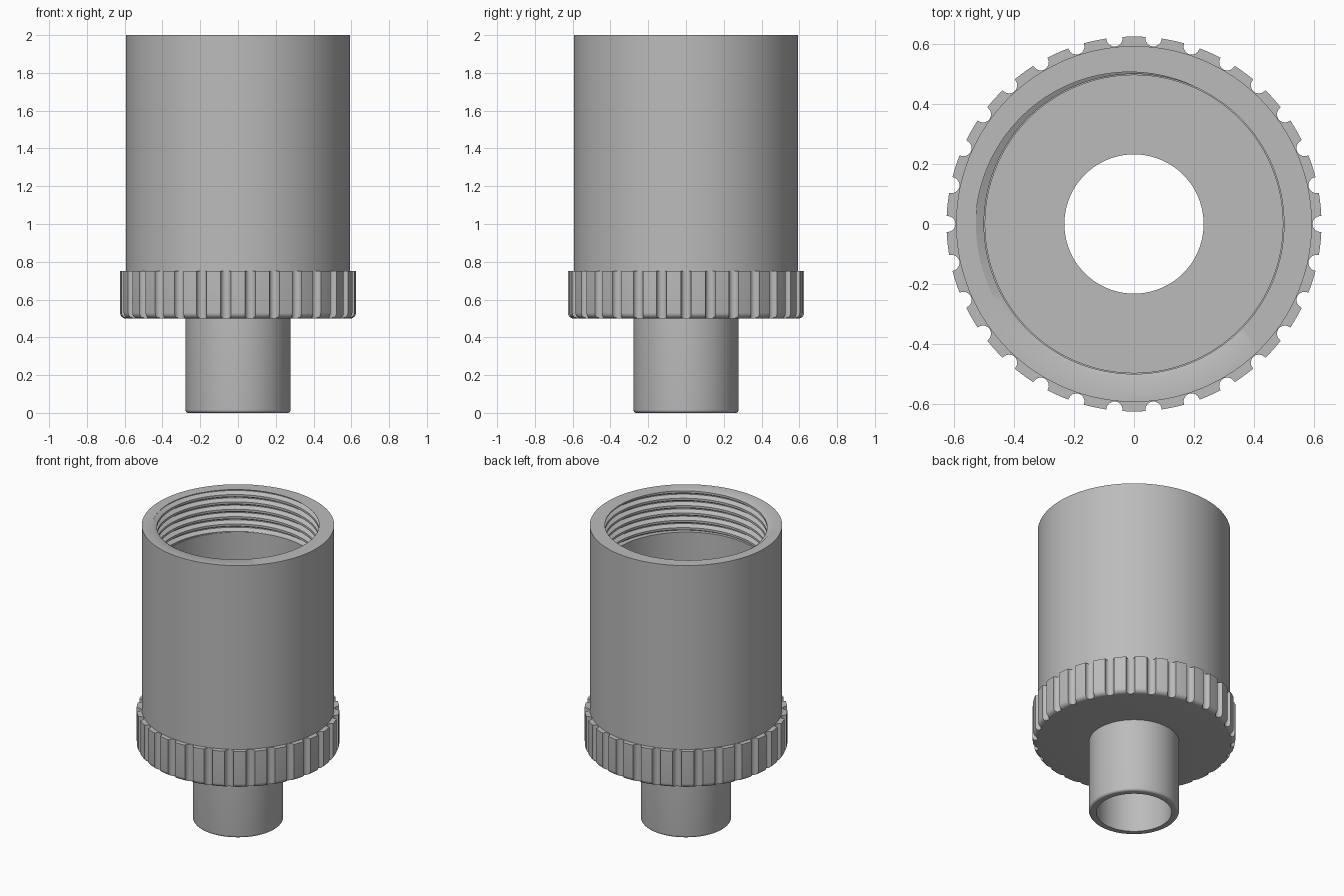
import bpy, bmesh
from math import sin, cos, asin, sqrt, pi, tau

if "Cube" in bpy.data.objects:
    bpy.data.objects.remove(bpy.data.objects["Cube"], do_unlink=True)

# Main dimensions
TOP, RING_TOP, RING_BASE, FLOOR = 2.0, 0.75, 0.5, 0.6
SLEEVE_R, INNER_R, CREST_R = 0.593, 0.496, 0.5
RING_R, STEM_R, BORE_R = 0.625, 0.278, 0.232
PITCH, DEPTH, THREAD_BASE, PHASE = 0.05, 0.027, 1.72, 1.03
FLUTES, FLUTE_R, FLUTE_C = 30, 0.027, 0.622

grey = bpy.data.materials.new("plastic_grey")
grey.use_nodes = True
COLOUR = (0.5, 0.5, 0.5, 1)
grey.diffuse_color = COLOUR
grey.node_tree.nodes["Principled BSDF"].inputs["Base Color"].default_value = COLOUR

# Columns follow the flutes of the grip ring
STEP = tau / FLUTES
HALF = asin(FLUTE_R / FLUTE_C)
offsets = [-HALF * cos(pi * k / 8) for k in range(9)]
land = [HALF + 0.0005 + (STEP - 2 * HALF - 0.001) * k / 3 for k in range(4)]
ANGLES = [n * STEP + a for n in range(FLUTES) for a in offsets + land]
ANGLES = sorted(a % tau for a in ANGLES)
ANGLES.append(ANGLES[0] + tau)


def lathe(name, profile):
    """Sweep profile(angle) -> [(radius, z)] around the z axis."""
    bm = bmesh.new()
    columns = [[bm.verts.new((r * cos(a), r * sin(a), z)) for r, z in profile(a)]
               for a in ANGLES]
    for left, right in zip(columns, columns[1:]):
        for j in range(len(left) - 1):
            bm.faces.new((left[j], right[j], right[j + 1], left[j + 1]))
    bmesh.ops.remove_doubles(bm, verts=bm.verts, dist=0.00001)
    mesh = bpy.data.meshes.new(name)
    bm.to_mesh(mesh)
    bm.free()
    mesh.materials.append(grey)
    obj = bpy.data.objects.new(name, mesh)
    bpy.context.collection.objects.link(obj)
    bpy.ops.object.select_all(action="DESELECT")
    obj.select_set(True)
    bpy.context.view_layer.objects.active = obj
    bpy.ops.object.shade_smooth_by_angle()


def fillet(radius, base, size, steps=6):
    """Rounded lower corner, from the underside up to the wall."""
    return [(radius - size + size * sin(t), base + size - size * cos(t))
            for t in (pi / 2 * k / steps for k in range(steps + 1))]


def thread_radius(a, z):
    p = ((z - TOP) / PITCH - a / tau + PHASE) % 1
    return CREST_R + DEPTH * max(0, min(1, (0.35 - abs(p - 0.5)) / 0.3))


def thread(a):
    """Helical groove rows, from the rim downward."""
    rows = []
    for n in range(1, -8, -1):
        for p in (0.85, 0.55, 0.45, 0.15):
            z = TOP + PITCH * (n + p + a / tau - PHASE)
            z = max(THREAD_BASE, min(TOP, z))
            rows.append((thread_radius(a, z), z))
    return rows


def sleeve(a):
    return ([(SLEEVE_R, RING_TOP), (SLEEVE_R, TOP)] + thread(a)
            + [(INNER_R, THREAD_BASE), (INNER_R, FLOOR), (STEM_R, FLOOR)])


def grip(a):
    off = (a + STEP / 2) % STEP - STEP / 2
    limit = RING_R
    if abs(off) <= HALF + 0.0001:
        limit = FLUTE_C * cos(off) - sqrt(max(0, FLUTE_R**2 - (FLUTE_C * sin(off))**2))
    wall = fillet(RING_R, RING_BASE, 0.03) + [(RING_R, RING_TOP)]
    return ([(STEM_R, RING_BASE)] + [(min(r, limit), z) for r, z in wall]
            + [(SLEEVE_R, RING_TOP)])


def stem(a):
    return ([(STEM_R, FLOOR), (BORE_R, FLOOR), (BORE_R, 0)]
            + fillet(STEM_R, 0, 0.016) + [(STEM_R, RING_BASE)])


lathe("threaded_sleeve", sleeve)
lathe("grip_ring", grip)
lathe("hollow_stem", stem)
